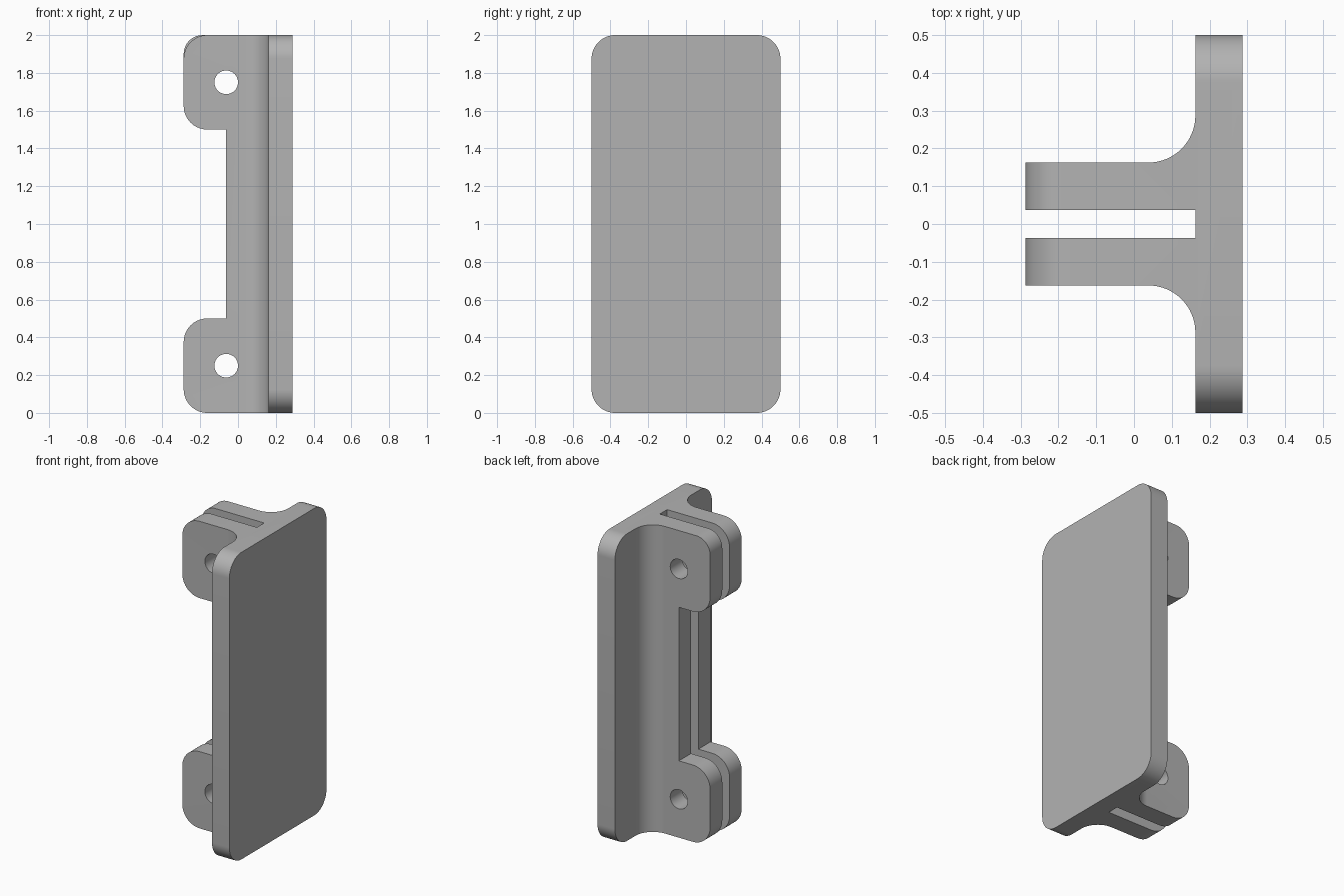
import bpy
import bmesh
from math import cos, sin, pi
from mathutils import Vector

cube = bpy.data.objects.get("Cube")
if cube:
    bpy.data.objects.remove(cube, do_unlink=True)

# Main sizes
HALF_X = 0.2875      # half depth of the bracket
HALF_Y = 0.5         # half width of the plate
HEIGHT = 2.0
PLATE_X = 0.1625     # inner face of the plate
SLOT, FLANGE = 0.0375, 0.1625   # inner and outer face of each flange
R = 0.125            # common rounding radius
STEPS = 16

grey = bpy.data.materials.new("plain grey")
grey.use_nodes = True
grey.diffuse_color = (0.45, 0.45, 0.45, 1)
grey.node_tree.nodes["Principled BSDF"].inputs["Base Color"].default_value = grey.diffuse_color


def arc(cx, cy, r, start, end, steps=STEPS):
    """Points on an arc, with angles in quarter turns."""
    angles = [(start + (end - start) * i / steps) * pi / 2 for i in range(steps + 1)]
    return [(cx + r * cos(a), cy + r * sin(a)) for a in angles]


def prism(name, outline, axis, low, high):
    """Extrude an outline along an axis; the outline uses the other two axes in order."""
    bm = bmesh.new()

    def place(p):
        co = list(p)
        co.insert("xyz".index(axis), low)
        return co
    face = bm.faces.new([bm.verts.new(place(p)) for p in outline])
    top = bmesh.ops.extrude_face_region(bm, geom=[face])["geom"]
    shift = Vector((0, 0, 0))
    shift["xyz".index(axis)] = high - low
    bmesh.ops.translate(bm, vec=shift, verts=[v for v in top if isinstance(v, bmesh.types.BMVert)])
    bmesh.ops.recalc_face_normals(bm, faces=bm.faces)
    mesh = bpy.data.meshes.new(name)
    bm.to_mesh(mesh)
    bm.free()
    mesh.materials.append(grey)
    obj = bpy.data.objects.new(name, mesh)
    bpy.context.collection.objects.link(obj)
    return obj


def cut(body, outline, axis, low, high):
    """Remove a prism from the body."""
    cutter = prism("cutter", outline, axis, low, high)
    cutter.hide_render = True
    mod = body.modifiers.new("cut", "BOOLEAN")
    mod.operation, mod.solver, mod.object = "DIFFERENCE", "EXACT", cutter
    bpy.context.view_layer.objects.active = body
    bpy.ops.object.modifier_apply(modifier=mod.name)
    bpy.data.objects.remove(cutter, do_unlink=True)


def corner(u, v, su, sv, r):
    """Waste outside a rounded corner at (u, v), pointing towards signs su, sv."""
    pts = [(u + su * (x - r), v + sv * (y - r)) for x, y in arc(0, 0, r, 0, 1)]
    far = 0.05
    return pts + [(pts[-1][0], v + sv * far), (u + su * far, v + sv * far),
                  (u + su * far, pts[0][1])]


# Plan: plate, two flanges with root fillets, and the slot between them
half = [(PLATE_X, SLOT), (-HALF_X, SLOT), (-HALF_X, FLANGE)]
half += arc(PLATE_X - R, FLANGE + R, R, 3, 4)
half += [(PLATE_X, HALF_Y), (HALF_X, HALF_Y)]
plan = half + [(x, -y) for x, y in reversed(half)]
bracket = prism("hinge_bracket", plan, "z", 0, HEIGHT)

# Rounded plate corners and outer flange corners
for z, sz in ((0, -1), (HEIGHT, 1)):
    for sy in (-1, 1):
        cut(bracket, corner(sy * HALF_Y, z, sy, sz, R), "x", 0.1, 0.4)
        # the rear flange has a slightly tighter top corner
        r = 0.1 if sy > 0 and sz > 0 else R
        low, high = sorted((0, sy * 0.25))
        cut(bracket, corner(-HALF_X, z, -1, sz, r), "y", low, high)

# Window between the upper and lower lugs, with rounded lug corners
lug = 0.5
lower = [(-0.4, lug - R)] + arc(R - HALF_X, lug - R, R, 2, 1) + [(-0.0625, lug)]
window = lower + [(x, HEIGHT - z) for x, z in reversed(lower)]
cut(bracket, window, "y", -0.3, 0.3)

# Pin holes
for z in (0.25, HEIGHT - 0.25):
    cut(bracket, arc(-0.0625, z, 0.0625, 0, 4, 40)[:-1], "y", -0.3, 0.3)

bpy.ops.object.select_all(action="DESELECT")
bracket.select_set(True)
bpy.context.view_layer.objects.active = bracket
bpy.ops.object.shade_smooth_by_angle(angle=pi / 6)
